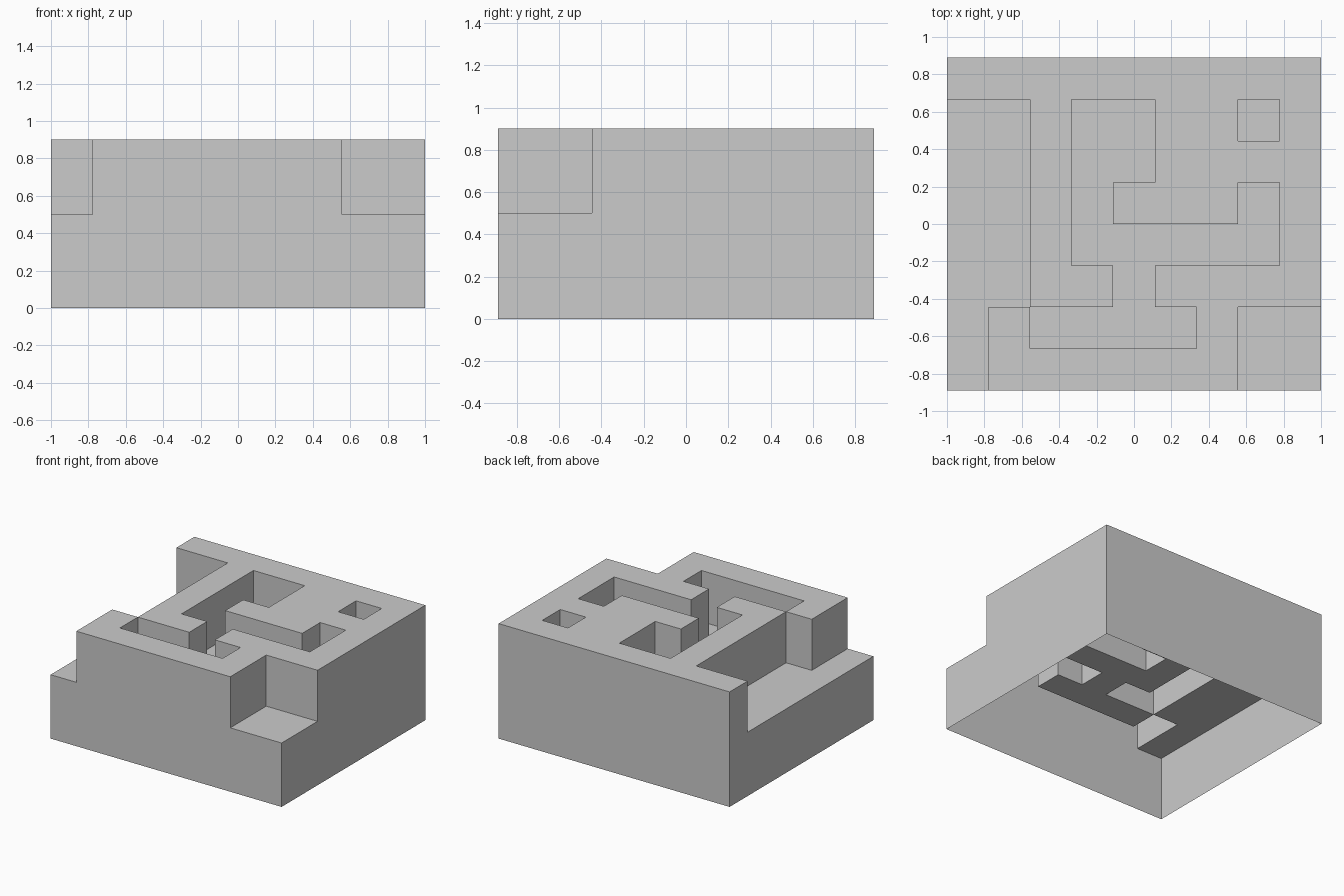
import bpy, bmesh, math

if "Cube" in bpy.data.objects:
    bpy.data.objects.remove(bpy.data.objects["Cube"])

# Block plan seen from above (back row first): '#' = raised, '.' = sunken floor
PLAN = [
    "#########",
    "..#..##.#",
    "..#..####",
    "..#.###.#",
    "..#.....#",
    "..##.####",
    ".#....#..",
    ".######..",
]
CELL, LOW, HIGH = 2 / 9, 0.5, 0.9
ROWS, COLS = len(PLAN), len(PLAN[0])


def height(c, r):
    if not (0 <= c < COLS and 0 <= r < ROWS):
        return 0.0
    return HIGH if PLAN[r][c] == "#" else LOW


bm = bmesh.new()


def quad(points):
    bm.faces.new([bm.verts.new(p) for p in points])


for r in range(ROWS):
    for c in range(COLS):
        x0, x1 = c * CELL - 1, (c + 1) * CELL - 1
        y1 = (ROWS / 2 - r) * CELL
        y0 = y1 - CELL
        h = height(c, r)
        # top or floor surface
        quad([(x0, y0, h), (x1, y0, h), (x1, y1, h), (x0, y1, h)])
        # walls down to lower neighbours; the underside stays open
        sides = [((x0, y0), (x1, y0), 0, 1), ((x1, y0), (x1, y1), 1, 0),
                 ((x1, y1), (x0, y1), 0, -1), ((x0, y1), (x0, y0), -1, 0)]
        for a, b, dc, dr in sides:
            n = height(c + dc, r + dr)
            for z0, z1 in ((0.0, LOW), (LOW, HIGH)):
                if n <= z0 and h >= z1:
                    quad([(*a, z0), (*b, z0), (*b, z1), (*a, z1)])

# weld cells together and merge coplanar faces
bmesh.ops.remove_doubles(bm, verts=bm.verts, dist=1e-4)
bmesh.ops.dissolve_limit(bm, angle_limit=math.radians(1),
                         verts=bm.verts, edges=bm.edges)

mesh = bpy.data.meshes.new("maze_block")
bm.to_mesh(mesh)
bm.free()
bpy.context.collection.objects.link(bpy.data.objects.new("maze_block", mesh))
